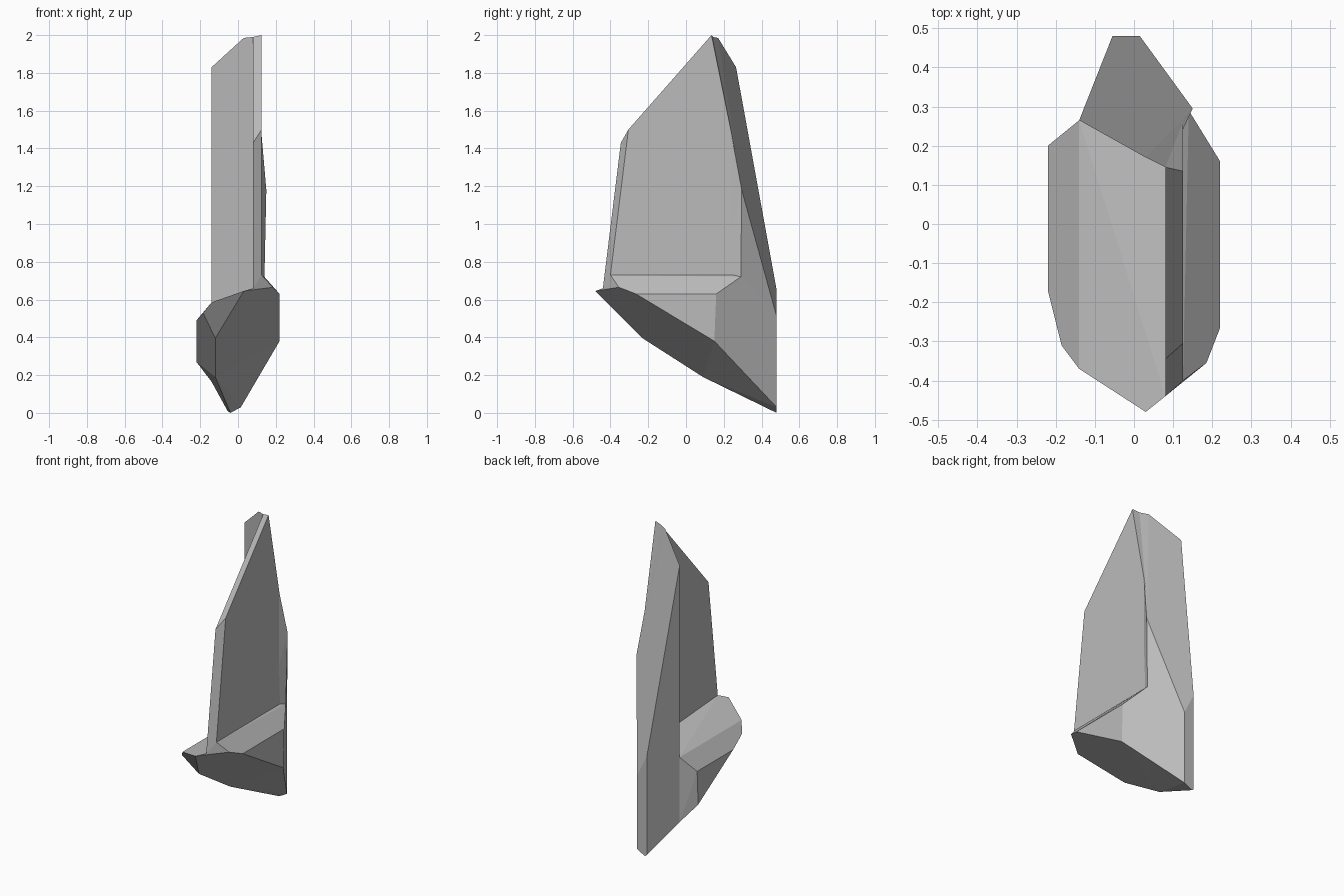
import bpy
import bmesh
import math

cube = bpy.data.objects.get("Cube")
if cube:
    bpy.data.objects.remove(cube, do_unlink=True)

# One plain stone colour
stone = bpy.data.materials.new("grey stone")
stone.use_nodes = True
colour = (0.5, 0.5, 0.5, 1)
stone.diffuse_color = colour
stone.node_tree.nodes["Principled BSDF"].inputs["Base Color"].default_value = colour

# Named corners shared by neighbouring pieces
corners = dict(
    # upper rim of the base
    left_rim_back=(-.22, .2, .49),
    left_rim_front=(-.22, -.17, .49),
    left_nose=(-.185, -.31, .53),
    left_shoulder_front=(-.14, -.37, .585),
    left_shoulder_back=(-.14, .265, .585),
    nose=(.03, -.48, .645),
    right_nose=(.185, -.355, .665),
    right_rim_front=(.22, -.265, .63),
    right_rim_back=(.22, .16, .63),
    # slanted underside
    right_under=(.22, .15, .38),
    keel_front=(-.12, -.23, .395),
    keel_back=(-.12, .09, .19),
    left_under=(-.22, .19, .27),
    left_under_back=(-.14, .265, .165),
    toe_left=(-.04, .48, .0),
    toe_outer=(-.055, .48, .01),
    toe_right=(.015, .48, .03),
    # thin blade
    blade_inner_foot=(.08, -.44, .66),
    blade_inner_bend=(.08, -.345, 1.43),
    blade_inner_top=(.08, .145, 1.99),
    blade_inner_root=(.08, .145, .62),
    blade_outer_foot=(.125, -.4, .73),
    blade_outer_bend=(.125, -.305, 1.5),
    blade_tip=(.125, .135, 2),
    blade_back_top=(.125, .29, 1.24),
    blade_back_foot=(.125, .29, .73),
    # rear shard
    shard_left_top=(-.14, .265, 1.83),
    shard_top=(.03, .17, 1.985),
    shard_right=(.15, .295, 1.18),
    shard_right_foot=(.14, .29, .72),
    shard_back_left=(-.055, .48, .65),
    shard_back_right=(.015, .48, .51),
)


def make_piece(name, corner_names):
    """Wrap a flat-faced convex stone around the named corners."""
    bm = bmesh.new()
    for corner in corner_names.split():
        bm.verts.new(corners[corner])
    hull = bmesh.ops.convex_hull(bm, input=bm.verts)
    inside = set(hull["geom_interior"] + hull["geom_unused"])
    loose = [v for v in inside if isinstance(v, bmesh.types.BMVert)]
    bmesh.ops.delete(bm, geom=loose, context="VERTS")
    bmesh.ops.dissolve_limit(bm, angle_limit=math.radians(3),
                             verts=bm.verts, edges=bm.edges)
    bmesh.ops.recalc_face_normals(bm, faces=bm.faces)
    mesh = bpy.data.meshes.new(name)
    bm.to_mesh(mesh)
    bm.free()
    mesh.materials.append(stone)
    piece = bpy.data.objects.new(name, mesh)
    bpy.context.collection.objects.link(piece)
    return piece


# Faceted base with the slanted underside
make_piece("base", """left_rim_back left_rim_front left_nose
    left_shoulder_front left_shoulder_back nose right_nose
    right_rim_front right_rim_back right_under keel_front keel_back
    left_under left_under_back blade_inner_foot blade_inner_root""")

# Sloping ledge on the outer side of the blade
make_piece("ledge", """blade_inner_foot blade_outer_foot blade_back_foot
    blade_inner_root right_nose right_rim_front right_rim_back
    shard_right_foot""")

# Rear foot reaching the ground
make_piece("rear_foot", """left_shoulder_back left_under_back keel_back
    toe_left toe_outer toe_right right_under right_rim_back
    shard_right_foot shard_back_left shard_back_right""")

# Upright thin blade
make_piece("blade", """blade_inner_foot blade_inner_bend blade_inner_top
    blade_inner_root blade_outer_foot blade_outer_bend blade_tip
    blade_back_top blade_back_foot""")

# Tall shard behind the blade
make_piece("rear_shard", """shard_left_top shard_top blade_inner_top
    blade_inner_root left_shoulder_back blade_back_top shard_right
    shard_right_foot shard_back_left shard_back_right""")
